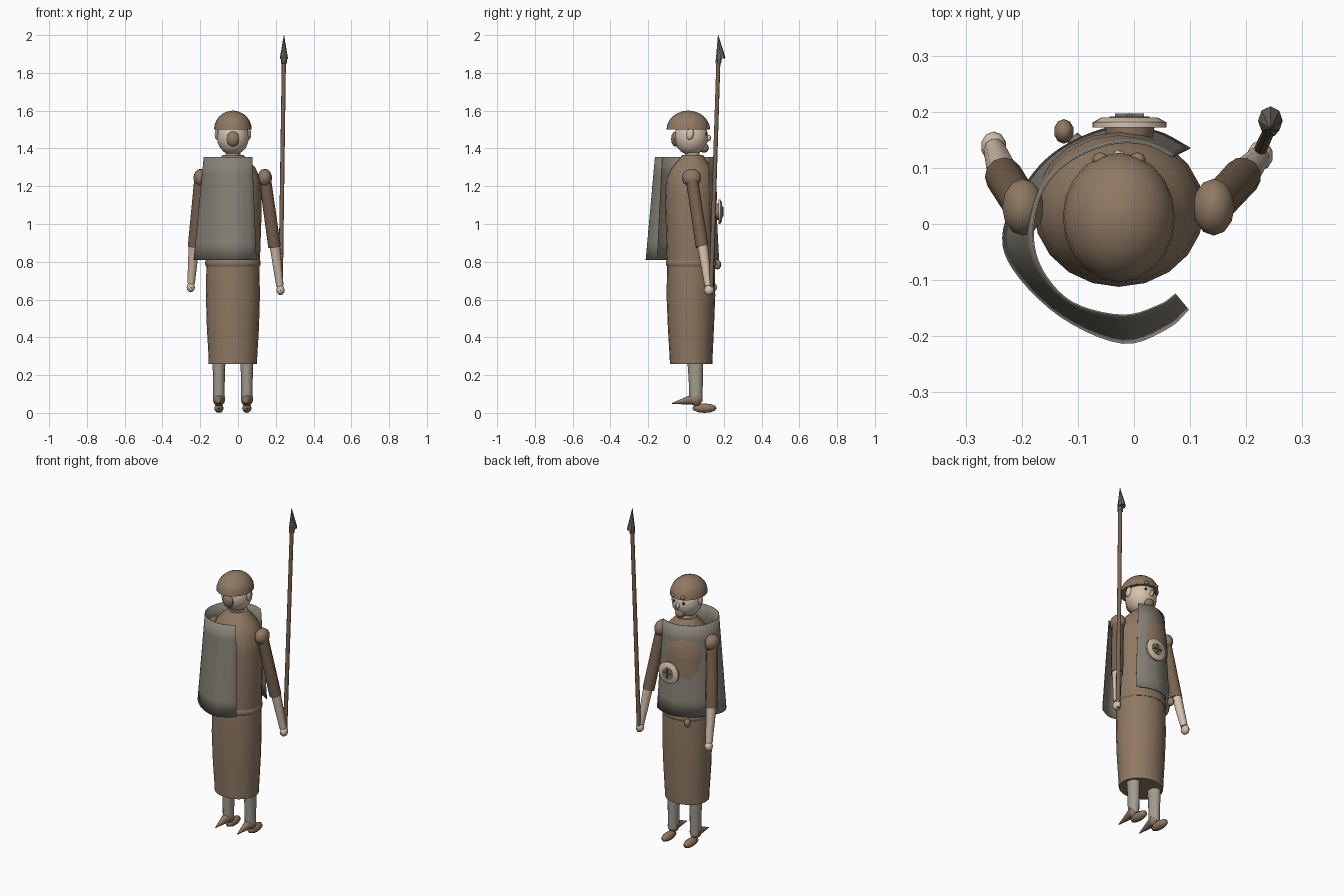
import bpy, bmesh, math
from mathutils import Vector

if "Cube" in bpy.data.objects:
    bpy.data.objects.remove(bpy.data.objects["Cube"])

CX = -0.027  # body axis


def mat(name, rgb):
    m = bpy.data.materials.new(name)
    m.diffuse_color = (*rgb, 1)
    m.use_nodes = True
    m.node_tree.nodes["Principled BSDF"].inputs["Base Color"].default_value = m.diffuse_color
    return m


BROWN = mat("brown cloth", (0.275, 0.19, 0.125))
SLEEVE = mat("dark brown cloth", (0.19, 0.125, 0.08))
GREY = mat("grey cloth", (0.245, 0.225, 0.185))
SKIN = mat("skin", (0.66, 0.54, 0.43))
LEG = mat("grey stocking", (0.36, 0.335, 0.28))
WOOD = mat("wood", (0.20, 0.13, 0.085))
IRON = mat("iron", (0.15, 0.13, 0.11))
DARK = mat("dark", (0.04, 0.03, 0.02))


def finish(name, bm, material, angle=40):
    bmesh.ops.recalc_face_normals(bm, faces=bm.faces)
    me = bpy.data.meshes.new(name)
    bm.to_mesh(me)
    bm.free()
    me.materials.append(material)
    o = bpy.data.objects.new(name, me)
    bpy.context.collection.objects.link(o)
    bpy.ops.object.select_all(action='DESELECT')
    bpy.context.view_layer.objects.active = o
    o.select_set(True)
    bpy.ops.object.shade_smooth_by_angle(angle=math.radians(angle))
    return o


def loft(name, rings, material, n=16):
    """Stacked level ellipses: (x, y, z, rx, ry)."""
    bm = bmesh.new()
    loops = [[bm.verts.new((x + rx * math.cos(2 * math.pi * i / n),
                            y + ry * math.sin(2 * math.pi * i / n), z)) for i in range(n)]
             for x, y, z, rx, ry in rings]
    for a, b in zip(loops, loops[1:]):
        for i in range(n):
            bm.faces.new((a[i], a[(i + 1) % n], b[(i + 1) % n], b[i]))
    bm.faces.new(loops[0])
    bm.faces.new(loops[-1])
    return finish(name, bm, material)


def ball(name, c, r, material, n=14, tilt=0):
    bm = bmesh.new()
    bmesh.ops.create_uvsphere(bm, u_segments=n, v_segments=max(6, n // 2 + 1), radius=1)
    bmesh.ops.scale(bm, vec=r, verts=bm.verts)
    o = finish(name, bm, material)
    o.location = c
    o.rotation_euler.x = tilt
    return o


def rod(name, p, q, r1, r2, material, n=10):
    p, q = Vector(p), Vector(q)
    bm = bmesh.new()
    bmesh.ops.create_cone(bm, cap_ends=True, segments=n, radius1=r1, radius2=r2, depth=(q - p).length)
    o = finish(name, bm, material)
    o.location = (p + q) / 2
    o.rotation_euler = (q - p).to_track_quat('Z', 'Y').to_euler()
    return o


# Robe: skirt, belt and torso
loft("skirt", [(CX, .027, .26, .128, .112), (CX, .027, .30, .129, .114), (CX, .026, .45, .138, .122),
               (CX, .026, .62, .143, .129), (CX, .026, .80, .140, .126)], BROWN, 20)
loft("belt", [(CX, .027, .775, .141, .128), (CX, .027, .785, .147, .134),
              (CX, .027, .80, .147, .134), (CX, .027, .81, .141, .128)], BROWN, 20)
loft("torso", [(CX, .027, .80, .143, .128), (CX, .025, 1.0, .15, .132), (CX, .026, 1.15, .152, .138),
               (CX, .027, 1.24, .145, .131), (CX, .03, 1.30, .118, .105), (CX, .035, 1.365, .055, .055)],
     BROWN, 20)
ball("belt_pouch", (-.125, .165, .785), (.018, .022, .026), BROWN, 10)

# Head
loft("neck", [(CX, .035, 1.34, .04, .04), (CX, .03, 1.41, .038, .038)], SKIN, 12)
ball("head", (CX, .027, 1.46), (.086, .09, .095), SKIN, 18)
ball("nose", (CX, .118, 1.455), (.012, .015, .018), SKIN, 8)
ball("beard", (CX, .095, 1.403), (.03, .026, .026), BROWN, 10)
ball("hair_bun", (CX, -.055, 1.45), (.036, .024, .041), BROWN, 10)
for s in (-1, 1):
    ball("ear", (CX + s * .085, .022, 1.475), (.012, .02, .03), SKIN, 10, -.2)
    ball("eye", (CX + s * .032, .107, 1.475), (.008, .007, .008), DARK, 8)
    ball("cap_knob", (CX + s * .033, .115, 1.512), (.015, .013, .013), BROWN, 8)
loft("cap", [(CX, .012, 1.5 + .1 * math.sin(t), .1 * math.cos(t), .115 * math.cos(t))
             for t in (0, .25, .5, .75, 1.0, 1.25, 1.5)], BROWN, 20)

# Arms: shoulder, sleeve, forearm, hand
for side, sh, el, ha in (("left", (-.198, .03, 1.245), (-.232, .085, .88), (-.25, .138, .665)),
                         ("right", (.142, .03, 1.245), (.193, .085, .88), (.225, .122, .65))):
    ball(side + "_shoulder", sh, (.038, .052, .047), BROWN, 12)
    rod(side + "_sleeve", sh, el, .033, .034, SLEEVE, 12)
    wrist = Vector(el).lerp(Vector(ha), .9)
    rod(side + "_forearm", Vector(el) + Vector((0, 0, .02)), wrist, .029, .02, SKIN, 10)
    ball(side + "_hand", ha, (.023, .027, .027), SKIN, 10)

# Legs and pointed shoes
for s in (-1, 1):
    x = CX + s * .074
    loft("leg", [(x, .052, .06, .03, .034), (x, .052, .18, .031, .038), (x, .048, .32, .036, .044)], LEG, 12)
    ball("shoe_toe", (x, .098, .025), (.026, .065, .025), BROWN, 10)
    rod("shoe_heel", (x, .062, .075), (x, -.075, .05), .034, .002, BROWN, 10)
    ball("ankle", (x, .055, .07), (.034, .03, .036), BROWN, 10)


# Cape: thin open sheet wrapped from the back, round one side, to the chest
def spline(pts, per=5):
    v = [Vector(p) for p in pts]
    v = [2 * v[0] - v[1]] + v + [2 * v[-1] - v[-2]]
    out = []
    for i in range(1, len(v) - 2):
        a, b, c, d = v[i - 1:i + 3]
        out += [.5 * (2 * b + (c - a) * t + (2 * a - 5 * b + 4 * c - d) * t * t
                      + (3 * b - a - 3 * c + d) * t ** 3) for t in [k / per for k in range(per)]]
    return out + [v[-2]]


hem = spline([(.097, -.152), (.06, -.185), (-.02, -.212), (-.13, -.165), (-.215, -.08), (-.232, -.01),
              (-.19, .075), (-.13, .135), (-.04, .172), (.04, .165), (.10, .135)])
top = spline([(.075, -.125), (.045, -.145), (-.02, -.163), (-.11, -.14), (-.165, -.08), (-.18, -.01),
              (-.16, .065), (-.11, .115), (-.04, .143), (.02, .142), (.07, .12)])
bm = bmesh.new()
rows = []
for k in range(7):
    t = k / 6
    rows.append([bm.verts.new((*h.lerp(u, t), .81 + .545 * t)) for h, u in zip(hem, top)])
for a, b in zip(rows, rows[1:]):
    for i in range(len(a) - 1):
        bm.faces.new((a[i], a[i + 1], b[i + 1], b[i]))
cape = finish("cape", bm, GREY)
mod = cape.modifiers.new("cloth", 'SOLIDIFY')
mod.thickness = .003
mod.offset = 0

# Round brooch on the chest with dark hub and cross
bx, bz = -.008, 1.065
rod("brooch_mount", (bx, .145, bz), (bx, .176, bz), .04, .045, BROWN, 12)
rod("brooch_plate", (bx, .172, bz), (bx, .182, bz), .066, .066, SKIN, 24)
rod("brooch_ring", (bx, .182, bz), (bx, .19, bz), .064, .05, SKIN, 24)
rod("brooch_inlay", (bx, .188, bz), (bx, .192, bz), .036, .036, BROWN, 16)
for k in range(2):
    d = Vector((math.cos(k * math.pi / 2), 0, math.sin(k * math.pi / 2))) * .026
    c = Vector((bx, .192, bz))
    rod("brooch_cross", c - d, c + d, .006, .006, IRON, 6)

# Spear
rod("spear_shaft", (.225, .132, .63), (.243, .172, 1.88), .012, .011, WOOD, 10)
rod("spear_collar", (.243, .171, 1.85), (.244, .174, 1.885), .016, .016, IRON, 8)
head = rod("spear_head", (.243, .184, 1.875), (.243, .17, 2.0), .026, .001, IRON, 8)
head.scale = (.85, 1, 1)
